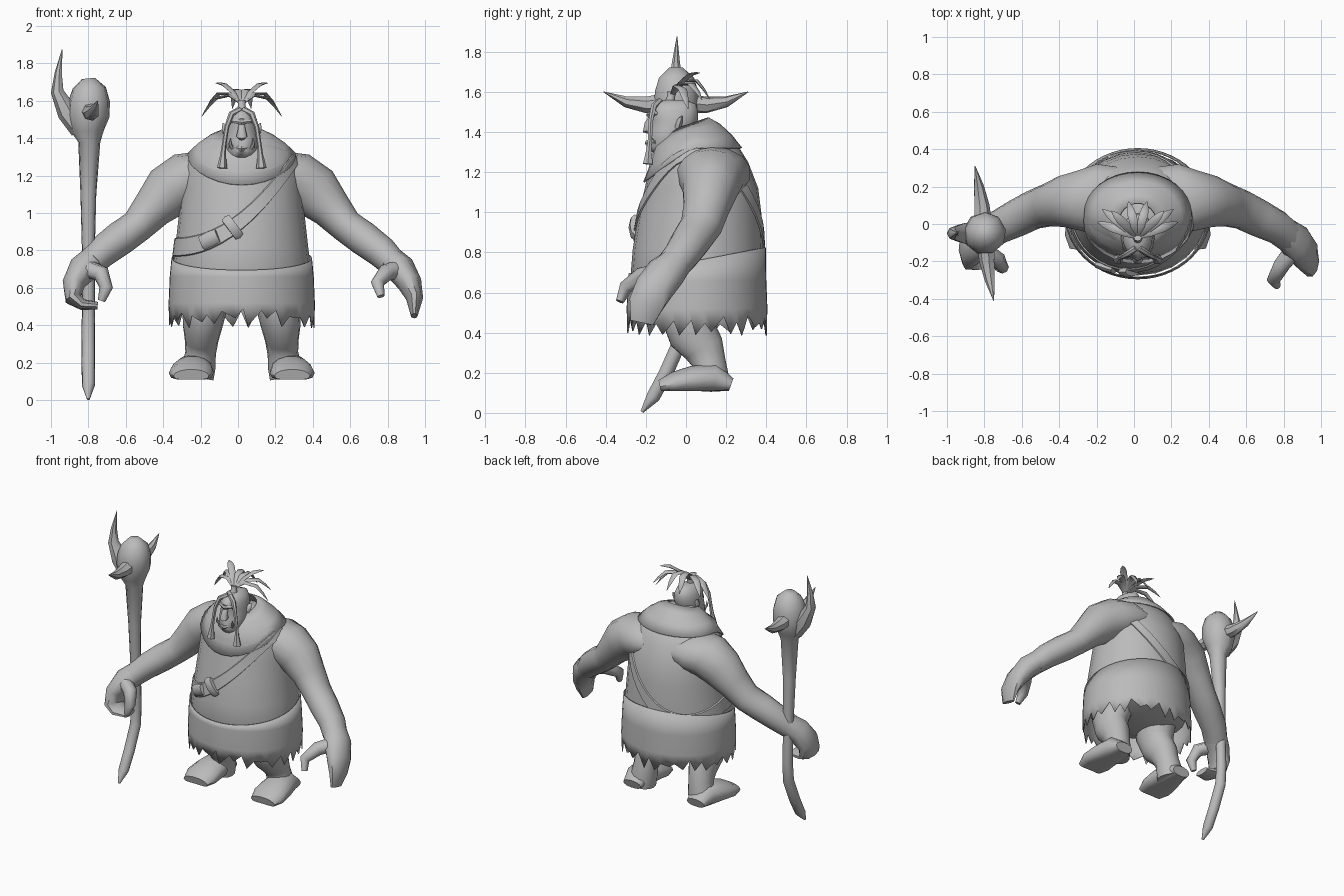
import bpy, bmesh, math, random
from math import sin, cos, pi, tau
from mathutils import Vector

random.seed(4)
if "Cube" in bpy.data.objects:
    bpy.data.objects.remove(bpy.data.objects["Cube"])

grey = bpy.data.materials.new("plain_grey")
grey.use_nodes = True
COLOUR = (0.5, 0.5, 0.5, 1)
grey.diffuse_color = COLOUR
grey.node_tree.nodes["Principled BSDF"].inputs["Base Color"].default_value = COLOUR

X, Y, Z = Vector((1, 0, 0)), Vector((0, 1, 0)), Vector((0, 0, 1))
MID = 0.02  # body's plane of symmetry


def loft(name, rings, caps=True, wall=0, angle=50):
    """Skin a list of equal rings of points."""
    bm = bmesh.new()
    vs = [[bm.verts.new(p) for p in ring] for ring in rings]
    n = len(vs[0])
    for a, b in zip(vs, vs[1:]):
        for i in range(n):
            j = (i + 1) % n
            bm.faces.new((a[i], a[j], b[j], b[i]))
    if caps:
        bm.faces.new(vs[0])
        bm.faces.new(vs[-1])
    bmesh.ops.recalc_face_normals(bm, faces=bm.faces)
    me = bpy.data.meshes.new(name)
    bm.to_mesh(me)
    bm.free()
    ob = bpy.data.objects.new(name, me)
    bpy.context.collection.objects.link(ob)
    me.materials.append(grey)
    bpy.ops.object.select_all(action='DESELECT')
    ob.select_set(True)
    bpy.context.view_layer.objects.active = ob
    bpy.ops.object.shade_smooth_by_angle(angle=math.radians(angle))
    if wall:
        mod = ob.modifiers.new("thickness", 'SOLIDIFY')
        mod.thickness = wall
        mod.offset = 0


def tube(name, pts, ref=Y, sides=10, floor=None):
    """Sweep an oval along points (x, y, z, half width, half depth along ref)."""
    rings = []
    for i, p in enumerate(pts):
        c = Vector(p[:3])
        d = Vector(pts[min(i + 1, len(pts) - 1)][:3]) - Vector(pts[max(i - 1, 0)][:3])
        a = d.cross(ref).normalized()
        b = a.cross(d).normalized()
        ring = [c + a * p[3] * cos(k * tau / sides) + b * p[-1] * sin(k * tau / sides)
                for k in range(sides)]
        if floor is not None:
            for v in ring:
                v.z = max(v.z, floor)
        rings.append(ring)
    loft(name, rings)


def flip(pts):
    return [(2 * MID - p[0], *p[1:]) for p in pts]


def pair(name, pts, **kw):
    tube("left_" + name, pts, **kw)
    tube("right_" + name, flip(pts), **kw)


def oval(rx, front, back, z, n=24):
    cy, ry = (front + back) / 2, (back - front) / 2
    return [Vector((MID + rx * cos(k * tau / n), cy + ry * sin(k * tau / n), z)) for k in range(n)]


# Torso: half width, front, back, height
BODY = [(.20, -.10, .22, .50), (.35, -.24, .36, .56), (.37, -.275, .385, .70),
        (.355, -.265, .385, .82), (.335, -.235, .375, 1.0), (.325, -.205, .36, 1.12),
        (.31, -.18, .31, 1.25), (.27, -.155, .26, 1.33), (.16, -.08, .165, 1.40),
        (.07, -.02, .08, 1.44)]
loft("torso", [oval(*r) for r in BODY])


def skin(t, z, off):
    """Point on the torso at angle t and height z, pushed out by off."""
    for a, b in zip(BODY, BODY[1:]):
        if z <= b[3]:
            break
    f = (z - a[3]) / (b[3] - a[3])
    rx, fr, bk = (a[i] + (b[i] - a[i]) * f for i in range(3))
    return Vector((MID + (rx + off) * cos(t), (fr + bk) / 2 + ((bk - fr) / 2 + off) * sin(t), z))


# Ragged skirt
N = 52
angles = [k * tau / N for k in range(N)]
skirt = [[skin(t, .76 + .065 * sin(t), .010) for t in angles]]
for z, grow in ((.66, .012), (.52, .018)):
    skirt.append([skin(t, .70, grow) + Z * (z - .70) for t in angles])
skirt.append([skin(t + random.uniform(-.04, .04), .70, .016) + Z * (random.uniform(.44, .49) - .70
              if k % 2 else random.uniform(.38, .44) - .70) for k, t in enumerate(angles)])
loft("skirt", skirt, caps=False, wall=.006)

# Shoulder mantle with a low front
angles = [k * tau / 32 for k in range(32)]
hem = []
for t in angles:
    front = max(0, -sin(t))
    hem.append(skin(t, 1.32 - .17 * front ** 1.5, .010))
mantle = [hem]
for mix in (.3, .65, 1):
    top = [Vector((MID + .10 * cos(t), .01 + .10 * sin(t), 1.435 + .035 * sin(t))) for t in angles]
    mantle.append([h.lerp(p, mix) + Z * .022 * sin(pi * mix) for h, p in zip(hem, top)])
loft("mantle", mantle, caps=False, wall=.008)


# Diagonal chest strap, steeper across the back
def strap_point(t, shift, off):
    z = 1.0
    for _ in range(40):
        x = skin(t, z, 0).x
        goal = .945 + .78 * x + 1.2 * x * x + shift - .1 * max(0, sin(t))
        z += .4 * (min(goal, 1.32) - z)
    return skin(t, z, off)


edges = [(-.05, .002), (-.045, .010), (.045, .010), (.05, .002)]
loft("chest_strap", [[strap_point(k * tau / 40, *e) for k in range(40)] for e in edges],
     caps=False)


# Pouch and buckle on the strap
def strap_piece(name, angle, length, half, thick):
    c = strap_point(math.radians(angle), 0, .012)
    d = (strap_point(math.radians(angle + 8), 0, .012) - c).normalized()
    a, b = c - d * length, c + d * length
    tube(name, [(*a, half * .9, thick * .8), (*c, half, thick), (*b, half * .9, thick * .8)], sides=8)


strap_piece("strap_pouch", -118, .05, .045, .025)
strap_piece("strap_buckle", -98, .025, .07, .03)

# Arms, broad where they merge with the back
pair("arm", [(.13, .13, 1.20, .10, .18), (.23, .13, 1.195, .135, .195), (.32, .125, 1.175, .15, .165),
             (.41, .12, 1.115, .145, .14), (.50, .10, 1.02, .11, .115), (.58, .075, .93, .09, .105),
             (.67, .03, .865, .092, .10), (.77, -.02, .79, .085, .09), (.83, -.07, .73, .075, .085)],
     sides=14)

# Open left hand
tube("left_hand", [(.80, -.04, .76, .075, .08), (.87, -.10, .70, .08, .10), (.92, -.16, .62, .065, .10),
                   (.945, -.20, .54, .045, .09), (.942, -.22, .45, .018, .06)])
tube("left_thumb", [(.86, -.13, .70, .05), (.79, -.22, .68, .046), (.745, -.30, .625, .036),
                    (.765, -.33, .555, .02)], sides=8)

# Right hand closed round the staff
tube("right_hand", [(-.76, -.04, .76, .075, .08), (-.83, -.10, .70, .08, .09), (-.88, -.14, .62, .06, .095),
                    (-.88, -.16, .54, .045, .09), (-.83, -.17, .51, .03, .08),
                    (-.75, -.17, .505, .02, .06)])
tube("right_thumb", [(-.80, -.14, .70, .05), (-.73, -.19, .675, .046), (-.705, -.23, .60, .036),
                     (-.73, -.23, .53, .02)], sides=8)

# Legs and feet
pair("leg", [(.20, .05, .62, .13, .16), (.22, .01, .48, .118, .145), (.23, .035, .39, .105, .125),
             (.235, .09, .32, .09, .105), (.24, .115, .25, .082, .085), (.25, .125, .18, .09, .09),
             (.26, .125, .12, .09, .09)], sides=14)
pair("foot", [(.275, .225, .14, .07, .035), (.275, .14, .17, .095, .08), (.285, .03, .16, .112, .075),
              (.29, -.06, .145, .12, .06), (.29, -.13, .13, .095, .035)], ref=Z, sides=14, floor=.11)

# Head
HEAD = [(.055, -.16, -.05, 1.29), (.085, -.195, 0, 1.33), (.09, -.18, .03, 1.40), (.085, -.17, .06, 1.46),
        (.08, -.185, .06, 1.505), (.06, -.16, .05, 1.54), (.03, -.11, .0, 1.56)]
loft("head", [oval(*r, n=16) for r in HEAD])
tube("brow", [(-.05, -.15, 1.495, .010), (MID, -.183, 1.485, .015), (.09, -.15, 1.495, .010)], ref=Z, sides=6)
tube("nose", [(MID, -.165, 1.48, .015), (MID, -.185, 1.44, .022), (MID, -.187, 1.41, .03),
              (MID, -.17, 1.40, .015)], sides=8)
tube("lower_lip", [(-.045, -.15, 1.35, .010), (MID, -.192, 1.345, .014), (.085, -.15, 1.35, .010)],
     ref=Z, sides=6)
pair("tusk", [(.07, -.16, 1.345, .012), (.083, -.18, 1.37, .009), (.08, -.18, 1.40, .002)], sides=6)
pair("ear", [(.09, -.04, 1.43, .03, .02), (.11, -.03, 1.455, .02, .015), (.12, -.02, 1.48, .003)], sides=6)

# Braids, topknot and hair tufts
pair("braid", [(.03, -.13, 1.555, .016), (.075, -.16, 1.53, .016), (.10, -.175, 1.46, .013),
               (.115, -.18, 1.36, .012), (.12, -.185, 1.31, .015), (.125, -.19, 1.24, .028)], sides=6)
tube("topknot", [(MID, -.08, 1.54, .03), (MID, -.075, 1.575, .02), (MID, -.07, 1.60, .022)], sides=8)
root = Vector((MID, -.07, 1.58))
# Each tuft: offset of its tip, height of its arch
TIPS = [(.215, .08, -.065, .085), (.14, .14, .115, .035), (.05, .19, -.02, .10), (.19, .15, -.02, .08)]
for k, (x, y, z, rise) in enumerate(TIPS):
    pts = []
    for f, r in ((0, .012), (.3, .022), (.65, .024), (.85, .016), (1, .002)):
        p = root + Vector((x, y, z)) * f + Z * rise * sin(pi * f)
        pts.append((*p, r, r * .35))
    pair("hair_tuft_%d" % k, pts, ref=Z, sides=6)

# Staff with a bulbous head
tube("staff", [(-.80, -.22, .005, .008), (-.80, -.165, .08, .035), (-.80, -.10, .20, .037),
               (-.80, -.03, .36, .037), (-.80, -.02, .50, .035), (-.80, -.03, .80, .035),
               (-.80, -.04, 1.10, .043), (-.795, -.05, 1.38, .06), (-.805, -.05, 1.44, .09),
               (-.80, -.05, 1.52, .115), (-.795, -.05, 1.60, .112), (-.795, -.05, 1.67, .09),
               (-.80, -.05, 1.72, .035)], ref=X, sides=9)

# Staff horns
tube("staff_side_horn", [(-.84, -.05, 1.45, .06), (-.91, -.05, 1.54, .058), (-.965, -.05, 1.65, .036),
                         (-.96, -.05, 1.75, .02), (-.94, -.045, 1.875, .002)], sides=7)
for name, s, tip in (("front", -1, (-.75, -.41, 1.60)), ("back", 1, (-.85, .31, 1.60))):
    tube("staff_%s_horn" % name, [(-.80 - s * .01, -.05 + s * .06, 1.545, .05),
                                  (-.80 - s * .015, -.05 + s * .15, 1.535, .042),
                                  (-.80 - s * .03, -.05 + s * .25, 1.55, .028), (*tip, .002)], ref=Z, sides=7)
